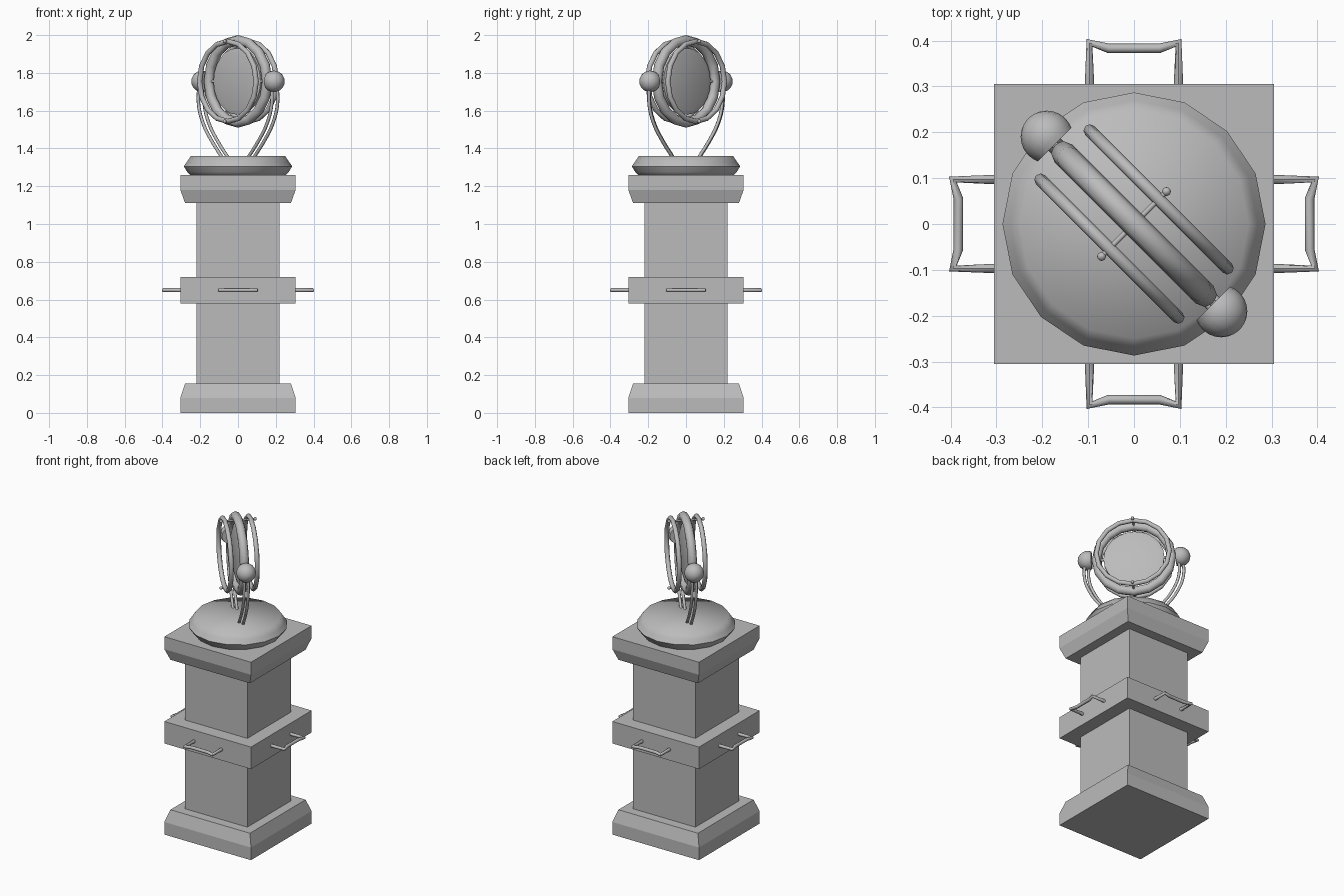
import bpy, bmesh, math
from mathutils import Matrix, Vector

cube = bpy.data.objects.get("Cube")
if cube:
    bpy.data.objects.remove(cube, do_unlink=True)

stone = bpy.data.materials.new("plain grey")
stone.use_nodes = True
grey = (0.5, 0.5, 0.5, 1)
stone.diffuse_color = grey
stone.node_tree.nodes["Principled BSDF"].inputs["Base Color"].default_value = grey


def turn(axis, degrees):
    return Matrix.Rotation(math.radians(degrees), 4, axis)


def finish(ob, angle):
    """Give the object its material and shading."""
    ob.data.materials.clear()
    ob.data.materials.append(stone)
    bpy.ops.object.select_all(action='DESELECT')
    ob.select_set(True)
    bpy.context.view_layer.objects.active = ob
    if angle:
        bpy.ops.object.shade_smooth_by_angle(angle=math.radians(angle))
    return ob


def revolve(name, profile, sides, matrix=Matrix(), angle=0, start=0.0, closed=False):
    """Sweep (radius, height) points around z, capping the open ends."""
    bm = bmesh.new()
    rings = []
    for r, z in profile:
        steps = [start + math.tau * i / sides for i in range(sides)]
        rings.append([bm.verts.new((r * math.cos(a), r * math.sin(a), z)) for a in steps])
    pairs = list(zip(rings, rings[1:]))
    if closed:
        pairs.append((rings[-1], rings[0]))
    else:
        bm.faces.new(rings[0])
        bm.faces.new(rings[-1])
    for low, high in pairs:
        for i in range(sides):
            j = (i + 1) % sides
            bm.faces.new((low[i], low[j], high[j], high[i]))
    bmesh.ops.transform(bm, matrix=matrix, verts=bm.verts)
    bmesh.ops.recalc_face_normals(bm, faces=bm.faces)
    mesh = bpy.data.meshes.new(name)
    bm.to_mesh(mesh)
    bm.free()
    ob = bpy.data.objects.new(name, mesh)
    bpy.context.collection.objects.link(ob)
    return finish(ob, angle)


def square(name, profile):
    """Stack of square sections given as (half width, height)."""
    points = [(h * math.sqrt(2), z) for h, z in profile]
    return revolve(name, points, 4, start=math.pi / 4)


def ring(name, major, minor, sides, matrix):
    steps = [math.tau * i / 8 for i in range(8)]
    profile = [(major + minor * math.cos(a), minor * math.sin(a)) for a in steps]
    return revolve(name, profile, sides, matrix, 60, closed=True)


def tube(name, points, radius, matrix=Matrix(), smooth_path=False):
    curve = bpy.data.curves.new(name, 'CURVE')
    curve.dimensions = '3D'
    curve.bevel_depth = radius
    curve.bevel_resolution = 2
    curve.use_fill_caps = True
    curve.resolution_u = 4
    if smooth_path:
        spline = curve.splines.new('BEZIER')
        spline.bezier_points.add(len(points) - 1)
        for bp, p in zip(spline.bezier_points, points):
            bp.co = matrix @ Vector(p)
            bp.handle_left_type = bp.handle_right_type = 'AUTO'
    else:
        spline = curve.splines.new('POLY')
        spline.points.add(len(points) - 1)
        for sp, p in zip(spline.points, points):
            sp.co = (*(matrix @ Vector(p)), 1)
    ob = bpy.data.objects.new(name, curve)
    bpy.context.collection.objects.link(ob)
    bpy.ops.object.select_all(action='DESELECT')
    ob.select_set(True)
    bpy.context.view_layer.objects.active = ob
    bpy.ops.object.convert(target='MESH')
    return finish(bpy.context.view_layer.objects.active, 50)


# Pedestal
square("pedestal_base", [(0.305, 0), (0.305, 0.08), (0.28, 0.155)])
square("pedestal_column", [(0.22, 0.15), (0.22, 1.115)])
square("middle_band", [(0.305, 0.58), (0.305, 0.72)])
square("pedestal_cap", [(0.28, 1.11), (0.305, 1.18), (0.305, 1.26)])

# One handle on each side of the band
half = [(0.097, -0.3), (0.097, -0.395), (0.055, -0.383)]
path = [(-x, y, 0.65) for x, y in half] + [(x, y, 0.65) for x, y in reversed(half)]
for k, side in enumerate(("front", "left", "back", "right")):
    tube(side + "_handle", path, 0.0105, turn('Z', 90 * k))

# Round turntable
revolve("turntable", [(0.25, 1.255), (0.268, 1.275), (0.287, 1.305), (0.27, 1.33),
                      (0.25, 1.36)], 16, angle=60)

# Diagonal frame: local x runs along the rings, local y is their axis
diagonal = Matrix.Translation((0, 0, 1.755)) @ turn('Z', -45)
upright = diagonal @ turn('X', 90)

# Rings and the disc inside them
ring("main_ring", 0.218, 0.027, 16, upright)
for name, offset in (("front_ring", 0.076), ("back_ring", -0.076)):
    ring(name, 0.212, 0.014, 16, upright @ Matrix.Translation((0, 0, offset)))
revolve("mirror_disc", [(0.15, -0.016), (0.176, -0.008), (0.176, 0.008), (0.15, 0.016)],
        24, upright, 40)


def ball(name, centre, radius, matrix, cut=1.0, steps=8):
    """Sphere whose lower end is sliced flat at -cut times its radius."""
    low = -math.asin(min(cut, 0.995))
    angles = [low + (math.pi / 2 - 0.05 - low) * i / steps for i in range(steps + 1)]
    points = [(radius * math.cos(a), radius * math.sin(a)) for a in angles]
    place = diagonal @ Matrix.Translation(centre) @ matrix
    return revolve(name, points, 16, place, 45)


# Pins that tie the three rings together, with end knobs
for name, z in (("top", 0.212), ("bottom", -0.212)):
    tube(name + "_pin", [(0, -0.1, z), (0, 0.1, z)], 0.006, diagonal)
    for end, y in (("front", -0.1), ("back", 0.1)):
        ball(f"{name}_{end}_knob", (0, y, z), 0.01, Matrix(), steps=5)

# Pivots, side balls and twin curved arms
arm = [(0.272, -0.02), (0.274, -0.12), (0.238, -0.225), (0.175, -0.315), (0.10, -0.4)]
for name, s in (("left", 1), ("right", -1)):
    tube(name + "_pivot", [(0.16 * s, 0, 0), (0.27 * s, 0, 0)], 0.008, diagonal)
    ball(name + "_ball", (0.269 * s, 0, 0), 0.057, turn('Y', 90 * s), cut=0.42)
    for label, o in (("outer", 0.012), ("inner", -0.012)):
        points = [((x + o) * s, o * s * 0.8, z) for x, z in arm]
        tube(f"{name}_{label}_arm", points, 0.009, diagonal, True)
